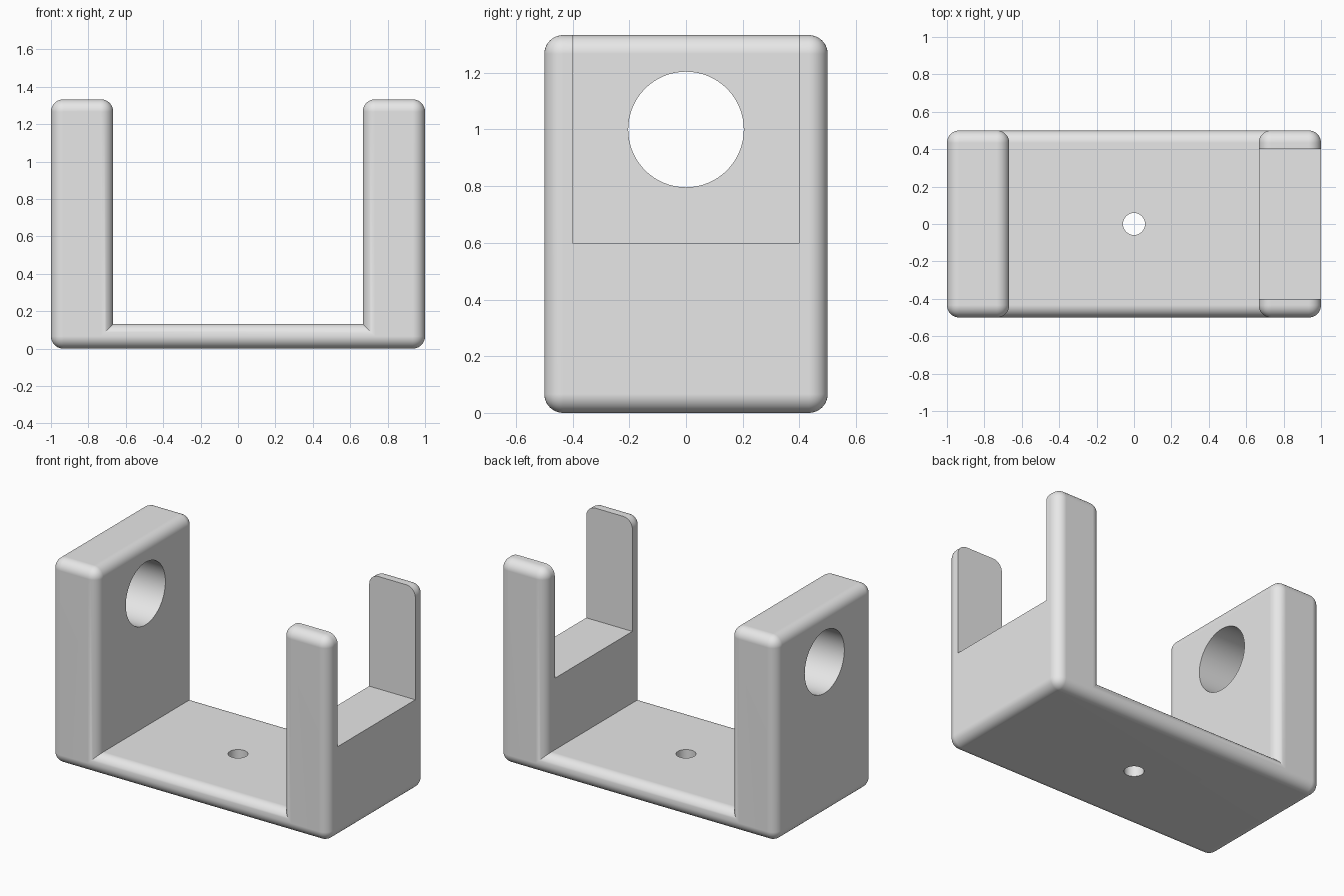
import bpy, bmesh, math
from mathutils import Vector, Matrix

cube = bpy.data.objects.get("Cube")
if cube:
    bpy.data.objects.remove(cube, do_unlink=True)

HALF_X, HALF_Y, HEIGHT = 1.0, 0.5, 1.333
INNER_X, FLOOR, ROUND = 0.667, 0.133, 0.0663

grey = bpy.data.materials.new("light grey")
grey.use_nodes = True
grey.diffuse_color = (0.8, 0.8, 0.8, 1)
grey.node_tree.nodes["Principled BSDF"].inputs["Base Color"].default_value = (0.8, 0.8, 0.8, 1)


def add_object(name, bm):
    bmesh.ops.recalc_face_normals(bm, faces=bm.faces)
    mesh = bpy.data.meshes.new(name)
    bm.to_mesh(mesh)
    bm.free()
    mesh.materials.append(grey)
    obj = bpy.data.objects.new(name, mesh)
    bpy.context.collection.objects.link(obj)
    return obj


def cylinder(name, radius, depth, centre, rotation):
    bm = bmesh.new()
    bmesh.ops.create_cone(bm, cap_ends=True, segments=64, radius1=radius, radius2=radius,
                          depth=depth, matrix=Matrix.Translation(centre) @ rotation)
    return add_object(name, bm)


def box(name, centre, size):
    bm = bmesh.new()
    bmesh.ops.create_cube(bm, size=1, matrix=Matrix.LocRotScale(Vector(centre), None, Vector(size)))
    return add_object(name, bm)


# U-shaped bracket: profile pushed from front to back
bm = bmesh.new()
right_half = [(HALF_X, 0), (HALF_X, HEIGHT), (INNER_X, HEIGHT), (INNER_X, FLOOR)]
profile = right_half + [(-x, z) for x, z in reversed(right_half)]
face = bm.faces.new([bm.verts.new((x, -HALF_Y, z)) for x, z in profile])
pushed = bmesh.ops.extrude_face_region(bm, geom=[face])["geom"]
bmesh.ops.translate(bm, vec=(0, 2 * HALF_Y, 0),
                    verts=[v for v in pushed if isinstance(v, bmesh.types.BMVert)])
bmesh.ops.recalc_face_normals(bm, faces=bm.faces)

# Round every outward edge, keep the two inside corners crisp
outer_edges = [e for e in bm.edges if e.is_convex]
bmesh.ops.bevel(bm, geom=outer_edges, offset=ROUND, offset_type='OFFSET', segments=10,
                profile=0.5, affect='EDGES', clamp_overlap=False)
bracket = add_object("bracket", bm)

# Round bearing hole, open slot and screw hole
cutters = [
    cylinder("bearing_hole_cutter", 0.204, 0.8, (-0.83, 0, 1.0), Matrix.Rotation(math.pi / 2, 4, 'Y')),
    box("slot_cutter", (0.83, 0, 1.1), (0.8, 0.8, 1.0)),
    cylinder("screw_hole_cutter", 0.059, 0.6, (0, 0, 0.07), Matrix()),
]
bpy.ops.object.select_all(action='DESELECT')
bpy.context.view_layer.objects.active = bracket
bracket.select_set(True)
for cutter in cutters:
    cutter.hide_render = True
    mod = bracket.modifiers.new(cutter.name, 'BOOLEAN')
    mod.operation, mod.solver, mod.object = 'DIFFERENCE', 'EXACT', cutter
    bpy.ops.object.modifier_apply(modifier=mod.name)
    bpy.data.objects.remove(cutter, do_unlink=True)

# Smooth roundings with flat main faces
bpy.ops.object.shade_smooth_by_angle(angle=math.radians(30))
normals = bracket.modifiers.new("face_weighted_normals", 'WEIGHTED_NORMAL')
normals.keep_sharp = True
